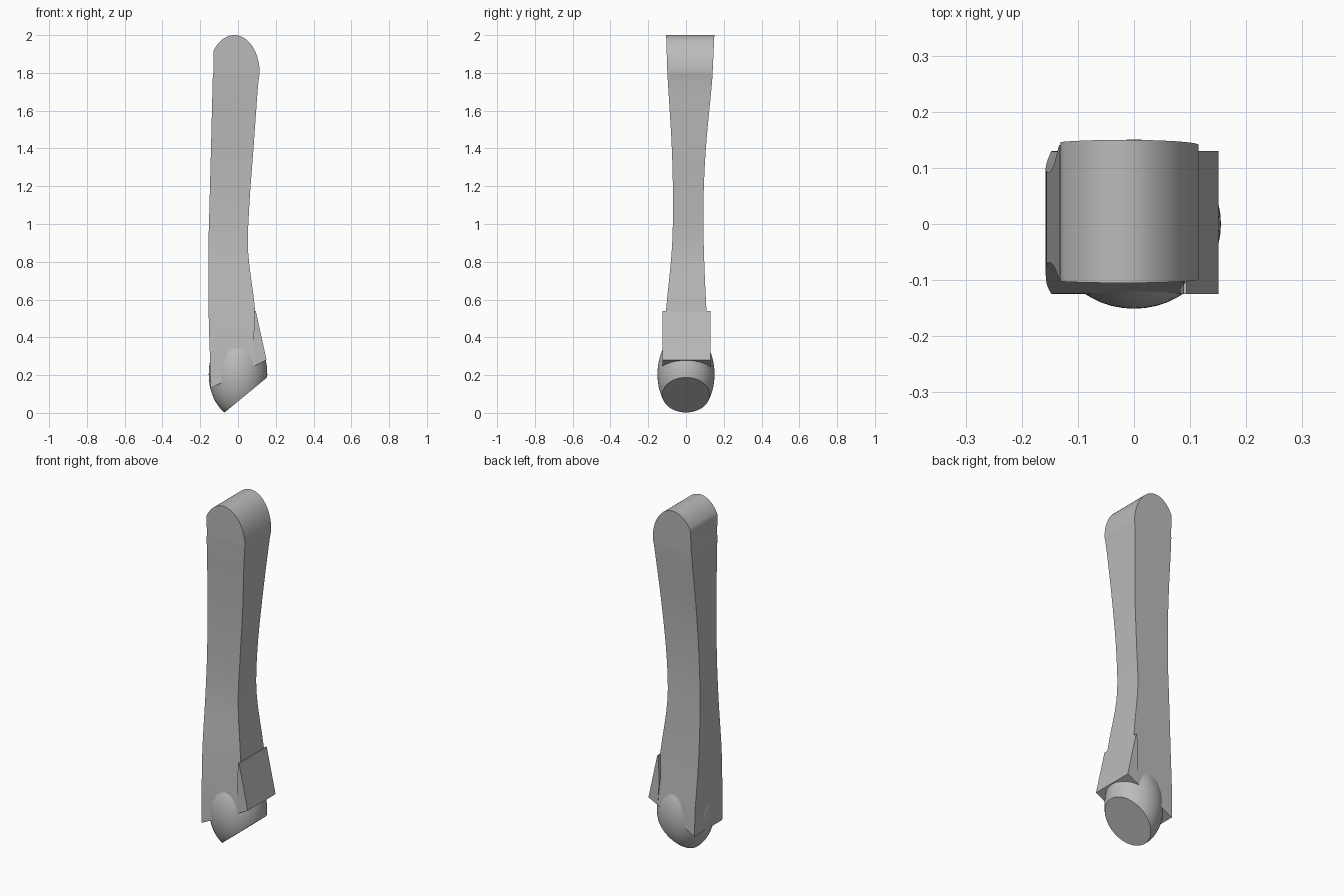
import bpy, bmesh, math
from mathutils import Vector

if "Cube" in bpy.data.objects:
    bpy.data.objects.remove(bpy.data.objects["Cube"])

grey = bpy.data.materials.new("plain grey")
grey.use_nodes = True
colour = (0.5, 0.5, 0.5, 1)
grey.diffuse_color = colour
grey.node_tree.nodes["Principled BSDF"].inputs["Base Color"].default_value = colour


def finish(bm, name):
    """Turn a bmesh into a smooth-shaded object with sharp corners."""
    bmesh.ops.remove_doubles(bm, verts=bm.verts, dist=0.0005)
    bmesh.ops.recalc_face_normals(bm, faces=bm.faces)
    mesh = bpy.data.meshes.new(name)
    bm.to_mesh(mesh)
    bm.free()
    mesh.materials.append(grey)
    obj = bpy.data.objects.new(name, mesh)
    bpy.context.collection.objects.link(obj)
    bpy.ops.object.select_all(action="DESELECT")
    obj.select_set(True)
    bpy.context.view_layer.objects.active = obj
    bpy.ops.object.shade_smooth_by_angle(angle=math.radians(30))
    return obj


def spline(keys, i, t):
    """Smooth curve through the key rows."""
    a, b, c, d = (Vector(keys[min(max(i + k, 0), len(keys) - 1)]) for k in (-1, 0, 1, 2))
    return b + 0.5 * t * (c - a + t * (2 * a - 5 * b + 4 * c - d + t * (3 * (b - c) + d - a)))


# Shaft: key rows of height, left x, right x, front y, back y
keys = [
    (0.28, -0.148, 0.105, -0.124, 0.129),
    (0.55, -0.156, 0.09, -0.105, 0.108),
    (0.85, -0.157, 0.054, -0.076, 0.095),
    (1.1, -0.151, 0.06, -0.069, 0.092),
    (1.4, -0.143, 0.082, -0.075, 0.105),
    (1.72, -0.135, 0.105, -0.094, 0.135),
    (1.8, -0.133, 0.115, -0.099, 0.141),
]
rows = [spline(keys, i, s / 4) for i in range(len(keys) - 1) for s in range(4)]

# Rounded head: rows stepped around an ellipse, trimmed at the straight side
steps = 20
for s in range(steps + 1):
    a = math.pi / 2 * s / steps
    rise, reach = math.sin(a), 0.135 * math.cos(a)
    rows.append((1.8 + 0.2 * rise, max(-0.131, -0.02 - reach), -0.02 + reach,
                 -0.099 - 0.006 * rise, 0.141 + 0.009 * rise))

bm = bmesh.new()
# Slanted lower end, then every level section above it
rings = [[bm.verts.new(p) for p in ((-0.146, -0.125, 0.13), (0.1, -0.125, 0.255),
                                    (0.1, 0.13, 0.255), (-0.146, 0.13, 0.13))]]
for z, left, right, front, back in rows:
    rings.append([bm.verts.new(p) for p in ((left, front, z), (right, front, z),
                                            (right, back, z), (left, back, z))])
for low, high in zip(rings, rings[1:]):
    for k in range(4):
        n = (k + 1) % 4
        bm.faces.new((low[k], low[n], high[n], high[k]))
bm.faces.new(rings[0])
finish(bm, "shaft")

# Flared wedge on the inner side above the ball
bm = bmesh.new()
outline = [(0.088, 0.54), (0.094, 0.54), (0.151, 0.28), (0.09, 0.25), (0.082, 0.4)]
face = bm.faces.new([bm.verts.new((x, -0.125, z)) for x, z in outline])
moved = bmesh.ops.extrude_face_region(bm, geom=[face])["geom"]
bmesh.ops.translate(bm, vec=(0, 0.255, 0),
                    verts=[v for v in moved if isinstance(v, bmesh.types.BMVert)])
finish(bm, "wedge")

# Oval ball end, sliced flat on a slant
bm = bmesh.new()
bmesh.ops.create_uvsphere(bm, u_segments=48, v_segments=32, radius=1)
bmesh.ops.scale(bm, vec=(0.155, 0.151, 0.228), verts=bm.verts)
bmesh.ops.translate(bm, vec=(0, 0, 0.205), verts=bm.verts)
cut = bmesh.ops.bisect_plane(bm, geom=bm.verts[:] + bm.edges[:] + bm.faces[:],
                             plane_co=(-0.07, 0, 0.003), plane_no=(0.635, 0, -0.77),
                             clear_outer=True)
rim = [e for e in cut["geom_cut"] if isinstance(e, bmesh.types.BMEdge)]
bmesh.ops.holes_fill(bm, edges=rim, sides=0)
finish(bm, "ball_end")
